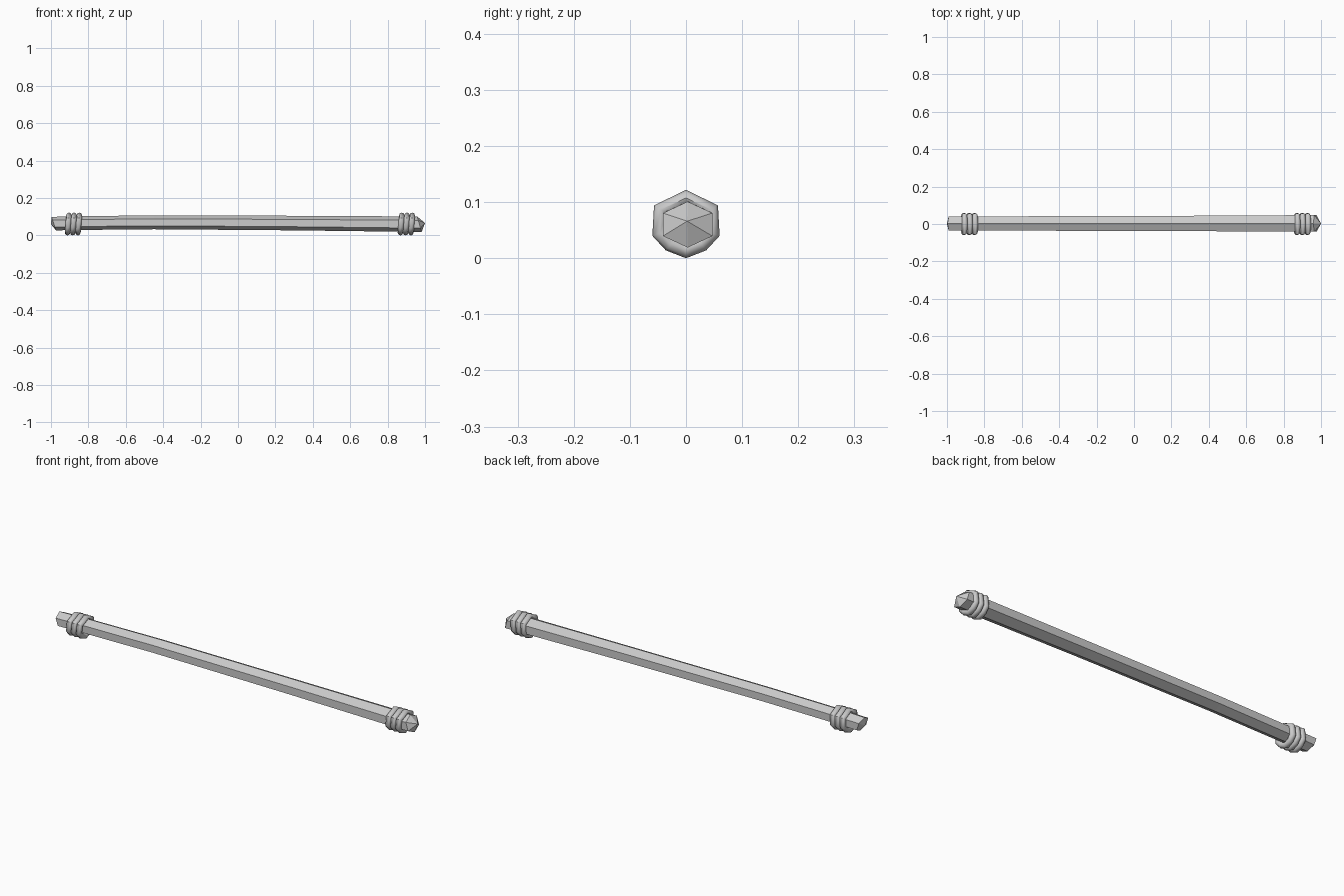
import bpy, math

if "Cube" in bpy.data.objects:
    bpy.data.objects.remove(bpy.data.objects["Cube"])

def make_mesh(name, verts, faces):
    me = bpy.data.meshes.new(name)
    me.from_pydata(verts, [], faces)
    me.update()
    ob = bpy.data.objects.new(name, me)
    bpy.context.collection.objects.link(ob)
    return ob

# Hexagonal wooden pole: (x, centre y, centre z, half width y, half height z, end slant)
stations = [(-0.985, 0.002, 0.063, 0.038, 0.036, -0.012),
            (-0.85, 0.002, 0.066, 0.038, 0.037, 0),
            (-0.45, 0.003, 0.070, 0.039, 0.037, 0),
            (0.30, 0.003, 0.066, 0.041, 0.039, 0),
            (0.85, 0.003, 0.061, 0.044, 0.041, 0),
            (0.97, 0.003, 0.060, 0.044, 0.041, -0.012)]
verts, faces = [], []
for x, cy, cz, w, h, slant in stations:
    for k in range(6):
        a = math.radians(60 * k)
        verts.append((x + slant * math.cos(a), cy + w * math.sin(a) / math.sin(math.pi / 3),
                      cz + h * math.cos(a)))
for s in range(len(stations) - 1):
    for k in range(6):
        n = (k + 1) % 6
        faces.append((s * 6 + k, s * 6 + n, s * 6 + 6 + n, s * 6 + 6 + k))
# Pointed tips
first, last = len(verts), len(verts) + 1
verts += [(-1, 0.002, 0.06), (1, 0.002, 0.066)]
base = (len(stations) - 1) * 6
for k in range(6):
    n = (k + 1) % 6
    faces.append((n, k, first))
    faces.append((base + k, base + n, last))
pole = make_mesh("pole", verts, [f[::-1] for f in faces])

# Rope loops: faceted outline with a round section
outline = [(0, 0.062), (0.057, 0.034), (0.06, -0.02), (0.036, -0.046),
           (0, -0.060), (-0.036, -0.046), (-0.06, -0.02), (-0.057, 0.034)]

def rope_loop(name, cx, t=0.0145, sides=8):
    verts, faces = [], []
    m = len(outline)
    for y, z in outline:
        r = math.hypot(y, z)
        for j in range(sides):
            a = 2 * math.pi * j / sides
            f = (r - t + t * math.cos(a)) / r
            verts.append((cx + t * math.sin(a) + 0.06 * z, y * f, 0.06 + z * f))
    for i in range(m):
        for j in range(sides):
            i2, j2 = (i + 1) % m, (j + 1) % sides
            faces.append((i * sides + j, i * sides + j2, i2 * sides + j2, i2 * sides + j))
    ob = make_mesh(name, verts, faces)
    bpy.ops.object.select_all(action='DESELECT')
    bpy.context.view_layer.objects.active = ob
    ob.select_set(True)
    bpy.ops.object.mode_set(mode='EDIT')
    bpy.ops.mesh.select_all(action='SELECT')
    bpy.ops.mesh.normals_make_consistent(inside=False)
    bpy.ops.object.mode_set(mode='OBJECT')
    bpy.ops.object.shade_smooth_by_angle(angle=math.radians(50))

for side, centre in (("left", -0.88), ("right", 0.90)):
    for i in range(3):
        rope_loop(f"{side}_rope_loop_{i + 1}", centre + (i - 1) * 0.028)
